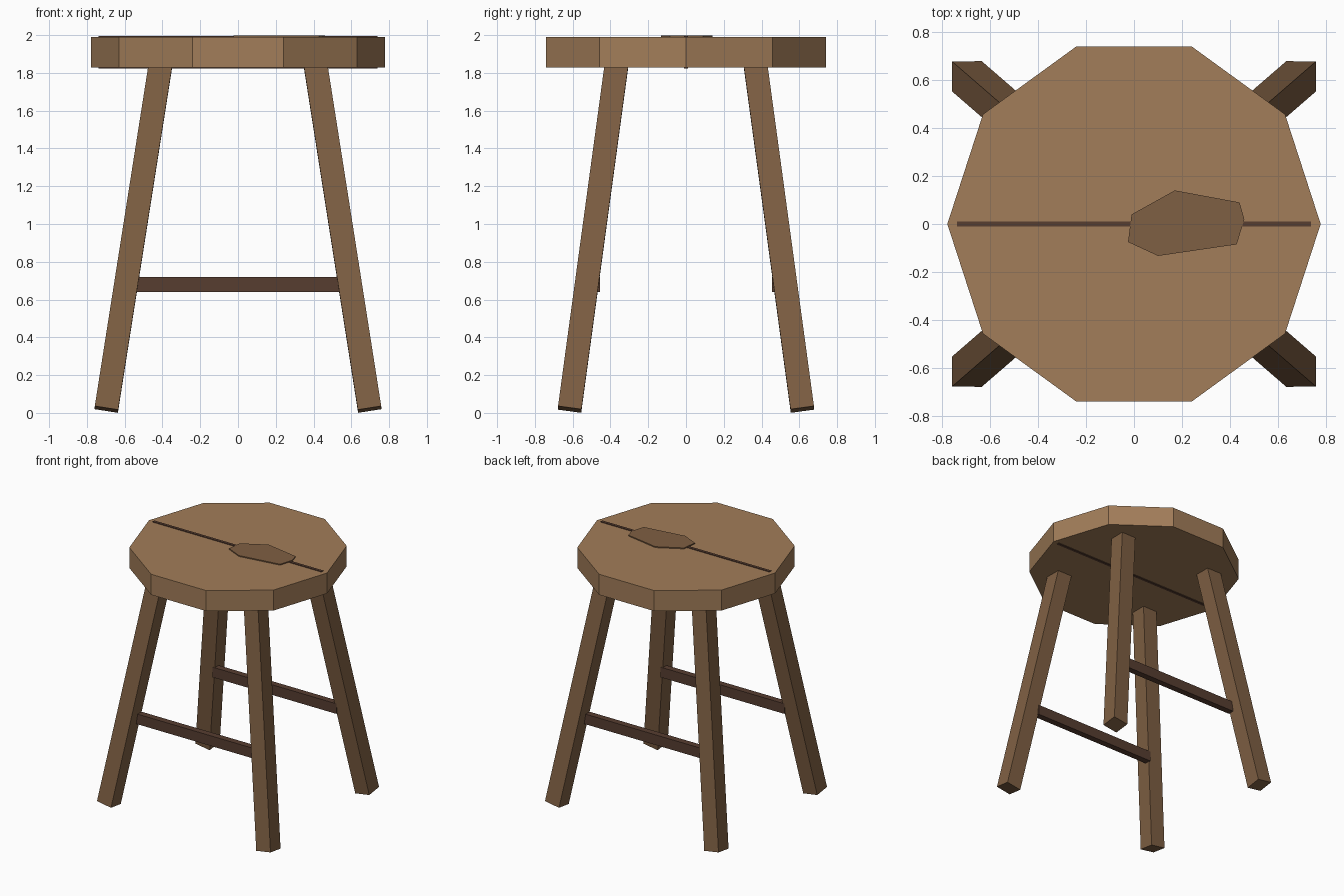
import bpy
import bmesh
from math import cos, sin, pi
from mathutils import Vector, Matrix

if "Cube" in bpy.data.objects:
    bpy.data.objects.remove(bpy.data.objects["Cube"])


def material(name, rgb):
    m = bpy.data.materials.new(name)
    m.diffuse_color = (*rgb, 1)
    m.use_nodes = True
    m.node_tree.nodes["Principled BSDF"].inputs["Base Color"].default_value = m.diffuse_color
    return m


LIGHT = material("light wood", (0.36, 0.205, 0.10))
MID = material("mid wood", (0.212, 0.116, 0.056))
DARK = material("dark wood", (0.095, 0.047, 0.03))


def finish(name, bm, mat):
    bmesh.ops.recalc_face_normals(bm, faces=bm.faces)
    mesh = bpy.data.meshes.new(name)
    bm.to_mesh(mesh)
    bm.free()
    mesh.materials.append(mat)
    ob = bpy.data.objects.new(name, mesh)
    bpy.context.collection.objects.link(ob)
    return ob


def prism(name, outline, z0, z1, mat):
    bm = bmesh.new()
    face = bm.faces.new([bm.verts.new((x, y, z0)) for x, y in outline])
    ext = bmesh.ops.extrude_face_region(bm, geom=[face], use_keep_orig=True)
    for v in ext["geom"]:
        if isinstance(v, bmesh.types.BMVert):
            v.co.z = z1
    return finish(name, bm, mat)


def box(name, center, size, mat, rotation=Matrix.Identity(4)):
    bm = bmesh.new()
    bmesh.ops.create_cube(bm, size=1)
    bm.transform(Matrix.Translation(center) @ rotation @ Matrix.Diagonal((*size, 1)))
    return finish(name, bm, mat)


# Ten-sided seat
ring = [(0.778 * cos(i * pi / 5), 0.778 * sin(i * pi / 5)) for i in range(10)]
prism("seat", ring, 1.828, 1.99, LIGHT)

# Dark crack line through the seat, just proud on top and bottom
box("seat_crack", (0, 0, 1.909), (1.475, 0.022, 0.172), DARK)

# Worn patch lying on the seat
patch = [(-0.025, -0.075), (0.10, -0.133), (0.428, -0.085), (0.46, 0.02),
         (0.44, 0.09), (0.17, 0.14), (-0.01, 0.04)]
prism("worn_patch", patch, 1.989, 1.998, MID)

# Four splayed square legs and the two stretchers on their inner faces
for sy, end in ((-1, "front"), (1, "back")):
    for sx, side in ((-1, "left"), (1, "right")):
        foot = Vector((sx * 0.697, sy * 0.616, 0.0185))
        top = Vector((sx * 0.406, sy * 0.364, 1.87))
        axis = top - foot
        tilt = Vector((0, 0, 1)).rotation_difference(axis).to_matrix().to_4x4()
        box(f"{end}_{side}_leg", (foot + top) / 2, (0.125, 0.125, axis.length), MID, tilt)
    box(f"{end}_stretcher", (0, sy * 0.48, 0.68), (1.08, 0.05, 0.08), DARK)
